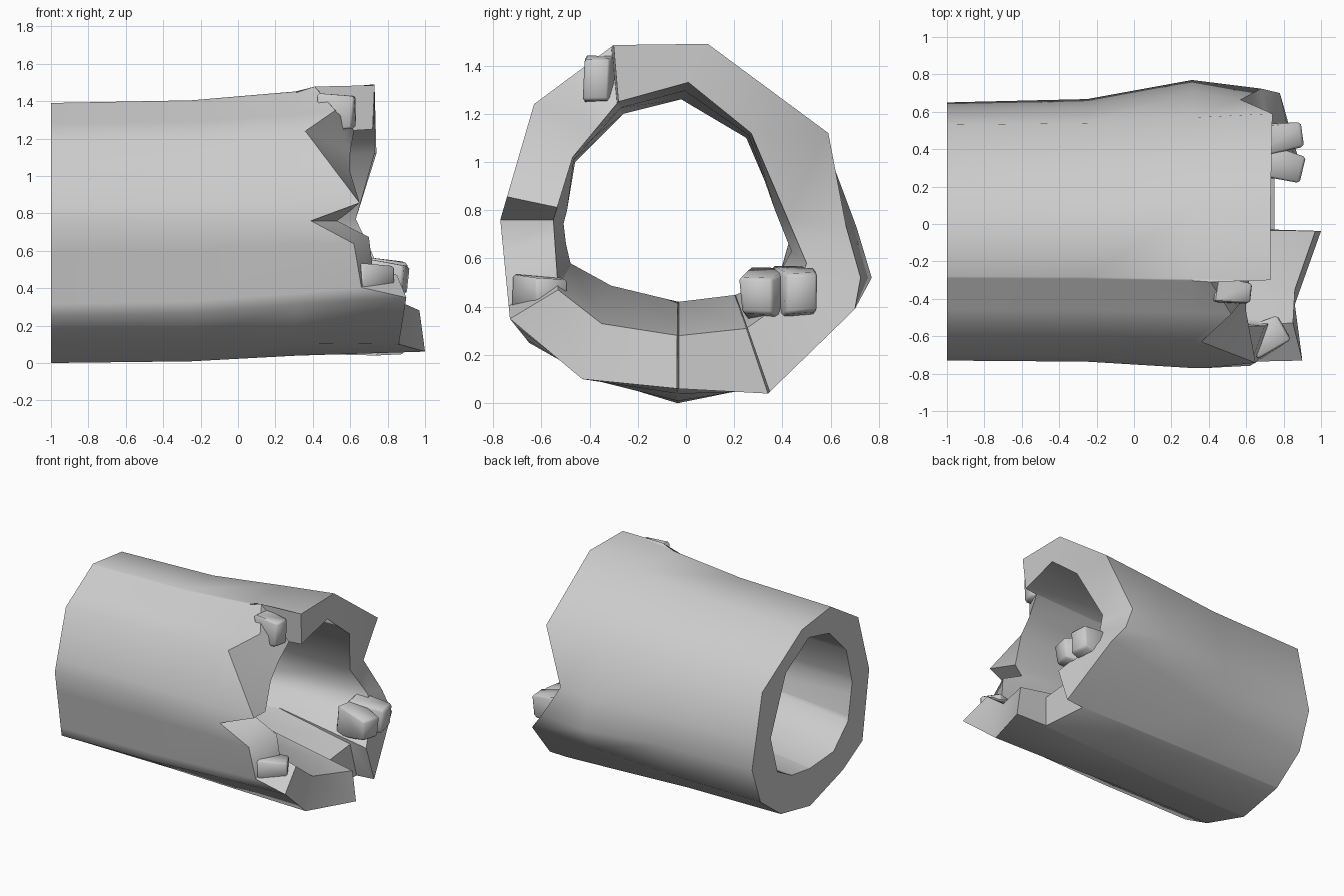
import bpy, bmesh, math, random
from mathutils import Vector, Matrix

if "Cube" in bpy.data.objects:
    bpy.data.objects.remove(bpy.data.objects["Cube"])

random.seed(4)

# Eleven-sided (y, z) cross-sections: outer / inner wall, intact end / broken end
OUT_BACK = [(-.28, 1.39), (.06, 1.35), (.53, 1.06), (.65, .525), (.55, .25), (.31, .07),
            (-.035, 0), (-.42, .12), (-.65, .25), (-.73, .755), (-.60, 1.19)]
OUT_FRONT = [(-.30, 1.485), (.09, 1.49), (.59, 1.12), (.77, .52), (.70, .39), (.34, .04),
             (-.03, .06), (-.43, .10), (-.73, .35), (-.77, .76), (-.63, 1.24)]
IN_BACK = [(-.26, 1.20), (-.02, 1.26), (.25, 1.10), (.43, .68), (.35, .40), (.18, .31),
           (-.03, .28), (-.31, .30), (-.48, .46), (-.53, .73), (-.46, 1.0)]
IN_FRONT = [(-.28, 1.25), (.01, 1.33), (.27, 1.12), (.50, .58), (.45, .45), (.25, .31),
            (-.03, .28), (-.35, .33), (-.53, .47), (-.55, .76), (-.47, 1.02)]

# Jagged break: (position around section, outer x, inner x)
BREAK = [(0, .73, .72), (1, .73, .73), (2, .74, .73), (2.65, .57, .63), (3, .68, .72),
         (4, .78, .78), (4.98, .88, .88), (5, .74, .75), (6, .75, .75), (6.02, 1, .97),
         (7, .86, .86), (8, .90, .85), (8.13, .66, .72), (8.7, .62, .70), (9, .39, .53),
         (9.2, .65, .60), (10, .36, .60), (10.45, .52, .60), (10.97, .41, .62)]


def at(ring, t):
    i = int(t)
    a, b = Vector(ring[i % 11]), Vector(ring[(i + 1) % 11])
    return a.lerp(b, t - i)


def finish(bm, name, angle):
    bmesh.ops.recalc_face_normals(bm, faces=bm.faces[:])
    me = bpy.data.meshes.new(name)
    bm.to_mesh(me)
    bm.free()
    ob = bpy.data.objects.new(name, me)
    bpy.context.collection.objects.link(ob)
    bpy.ops.object.select_all(action='DESELECT')
    ob.select_set(True)
    bpy.context.view_layer.objects.active = ob
    bpy.ops.object.shade_smooth_by_angle(angle=math.radians(angle))
    return ob


# Broken hollow tube: each station is a closed loop running along outside and back inside
bm = bmesh.new()
rows = []
for t, xo, xi in BREAK:
    ob_, of = at(OUT_BACK, t), at(OUT_FRONT, t)
    ib, inf = at(IN_BACK, t), at(IN_FRONT, t)
    mid_out = ob_.lerp(of, .15)
    side = 2.5 < t < 4 or 8.5 < t < 9.5                  # sides bulge before the break
    bulge = ob_.lerp(of, 1 if side else .65)
    if 2.5 < t < 4:
        of.x *= .94
    mid_in = ib.lerp(inf, .5)
    if mid_in.y < 1:
        mid_in.x *= .94
    mid_in.y = max(mid_in.y, .42 + .7 * mid_in.x ** 2)   # raised floor inside
    loop = [(-1, ob_), (-.25, mid_out), (.31, bulge), (xo, of), (xi, inf),
            (.2, mid_in), (-1, ib)]
    rows.append([bm.verts.new((x, p.x, p.y)) for x, p in loop])
for a, b in zip(rows, rows[1:] + rows[:1]):
    for k in range(7):
        n = (k + 1) % 7
        bm.faces.new((a[k], a[n], b[n], b[k]))
finish(bm, "broken_tube", 58)


# Loose chunks stuck on the broken edge
def chunk(name, loc, size, rot):
    bm = bmesh.new()
    bmesh.ops.create_cube(bm, size=1)
    for v in bm.verts:
        if v.co.x > 0:                       # taper toward the outer end
            v.co.y *= .8
            v.co.z *= .75
        v.co += Vector([random.uniform(-.06, .06) for _ in range(3)])
    bmesh.ops.bevel(bm, geom=bm.edges[:], offset=.06, segments=1, affect='EDGES')
    m = Matrix.Translation(loc) @ Matrix.Rotation(math.radians(rot), 4, 'Z') \
        @ Matrix.Diagonal((*size, 1))
    bm.transform(m)
    finish(bm, name, 50)


chunk("upper_chunk", (.53, -.36, 1.34), (.18, .13, .21), -8)
chunk("lower_chunk", (.71, -.60, .46), (.20, .18, .16), 25)
chunk("rear_chunk_outer", (.77, .46, .46), (.26, .18, .23), 8)
chunk("rear_chunk_inner", (.77, .32, .45), (.25, .18, .21), -12)
